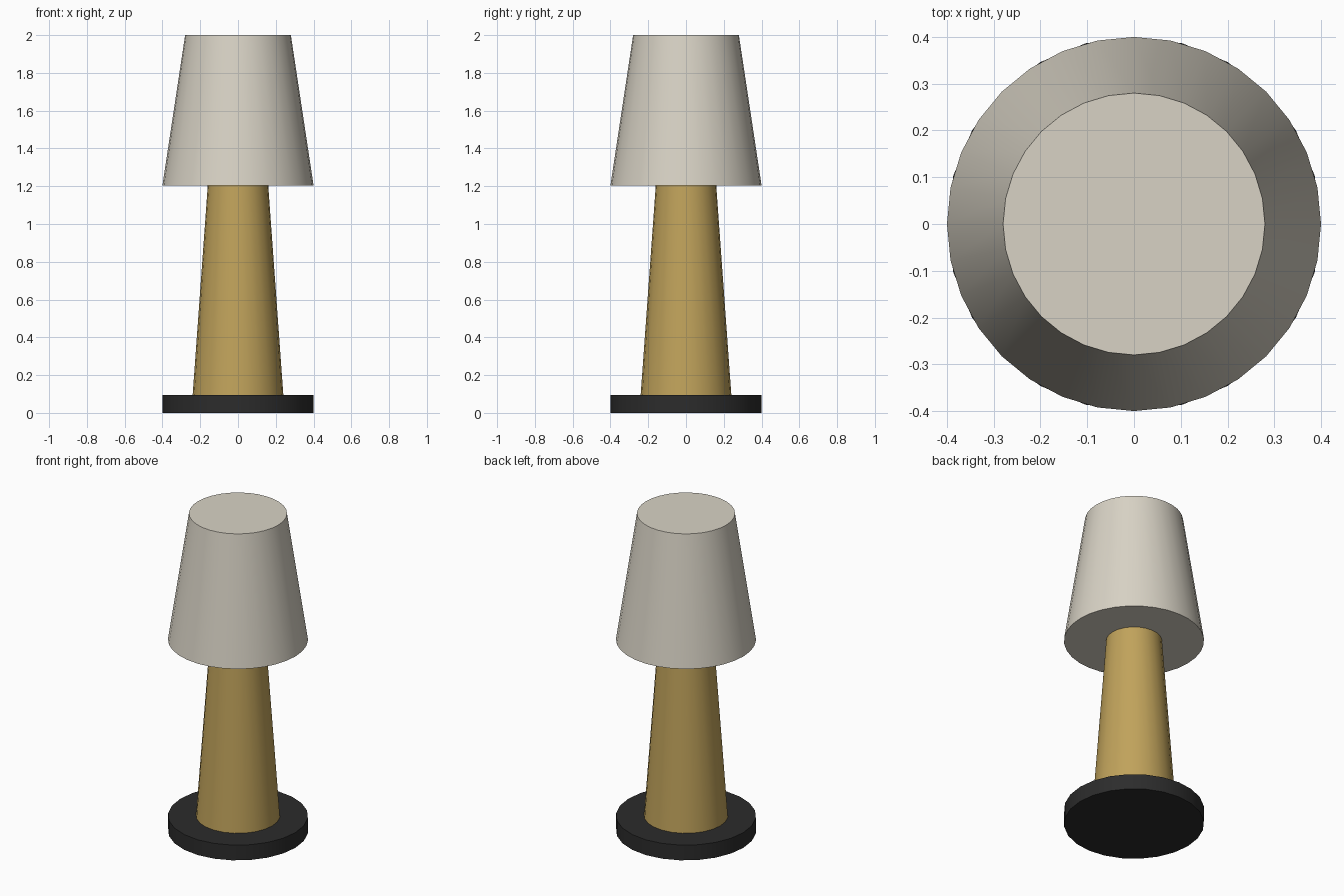
import bpy
import bmesh
import math

cube = bpy.data.objects.get("Cube")
if cube:
    bpy.data.objects.remove(cube, do_unlink=True)


def make_material(name, colour):
    mat = bpy.data.materials.new(name)
    mat.use_nodes = True
    mat.diffuse_color = (*colour, 1)
    mat.node_tree.nodes["Principled BSDF"].inputs["Base Color"].default_value = (*colour, 1)
    return mat


def frustum(name, sides, r_bottom, r_top, z_bottom, z_top, mat):
    """Capped, smooth-sided cone section standing on z_bottom."""
    bpy.ops.mesh.primitive_cone_add(
        vertices=sides, radius1=r_bottom, radius2=r_top, depth=z_top - z_bottom,
        location=(0, 0, (z_bottom + z_top) / 2))
    obj = bpy.context.object
    obj.name = name
    obj.data.materials.append(mat)
    bpy.ops.object.shade_smooth_by_angle(angle=math.radians(35))
    return obj


black = make_material("matte black", (0.025, 0.025, 0.025))
brass = make_material("brushed brass", (0.53, 0.365, 0.105))
linen = make_material("warm linen", (0.69, 0.65, 0.56))

# Round foot, tapered stem and closed shade
frustum("base", 24, 0.40, 0.40, 0.0, 0.096, black)
frustum("stem", 24, 0.24, 0.16, 0.096, 1.205, brass)
frustum("shade", 32, 0.40, 0.28, 1.205, 2.0, linen)
